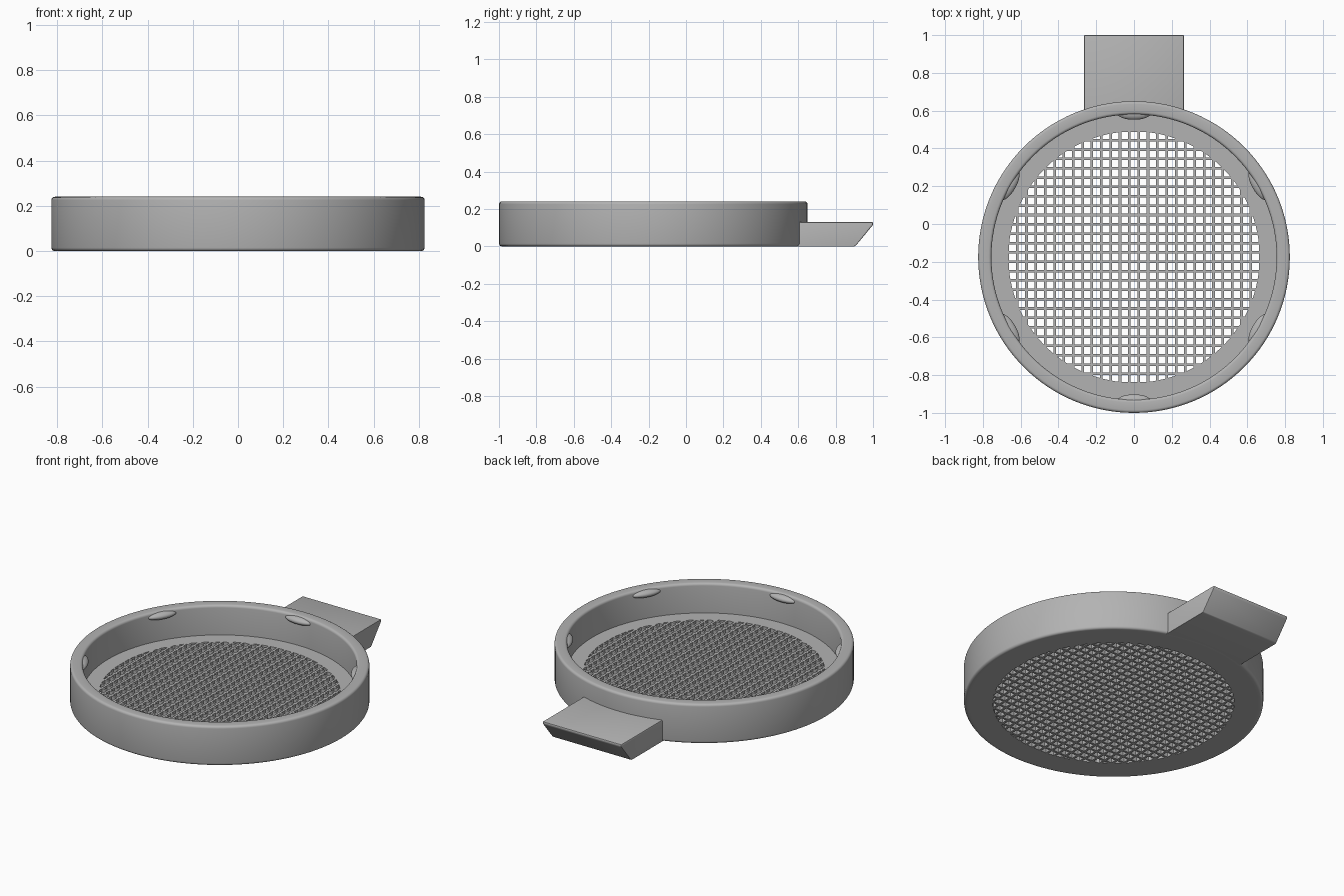
import bpy, bmesh, math
from mathutils import Matrix

cube = bpy.data.objects.get("Cube")
if cube:
    bpy.data.objects.remove(cube, do_unlink=True)

CY = -0.175          # centre of the round body
R_OUT, R_IN, R_SCREEN = 0.825, 0.755, 0.70
HEIGHT, FLOOR = 0.24, 0.06
R_HOLES, PITCH, HOLE = 0.665, 0.0495, 0.036

grey = bpy.data.materials.new("plain_grey")
grey.use_nodes = True
colour = (0.45, 0.45, 0.45, 1)
grey.diffuse_color = colour
grey.node_tree.nodes["Principled BSDF"].inputs["Base Color"].default_value = colour


def make(name, bm, location=(0, 0, 0)):
    bmesh.ops.recalc_face_normals(bm, faces=bm.faces)
    mesh = bpy.data.meshes.new(name)
    bm.to_mesh(mesh)
    bm.free()
    mesh.materials.append(grey)
    ob = bpy.data.objects.new(name, mesh)
    ob.location = location
    bpy.context.collection.objects.link(ob)
    return ob


def smooth(ob, angle=35):
    bpy.ops.object.select_all(action='DESELECT')
    ob.select_set(True)
    bpy.context.view_layer.objects.active = ob
    bpy.ops.object.shade_smooth_by_angle(angle=math.radians(angle))


def arc(cx, cz, r, start, steps=4):
    """Quarter round in the profile plane, anticlockwise from start degrees."""
    return [(cx + r * math.cos(math.radians(start + 90 * i / steps)),
             cz + r * math.sin(math.radians(start + 90 * i / steps)))
            for i in range(steps + 1)]


def disc(name, radius, low, high, segments=128):
    bm = bmesh.new()
    bmesh.ops.create_cone(bm, cap_ends=True, segments=segments, radius1=radius, radius2=radius,
                          depth=high - low, matrix=Matrix.Translation((0, 0, (low + high) / 2)))
    return make(name, bm, (0, CY, 0))


def boolean(ob, cutter, operation):
    mod = ob.modifiers.new(operation.title(), 'BOOLEAN')
    mod.object, mod.operation, mod.solver = cutter, operation, 'MANIFOLD'


# Round wall with its floor ledge: one lathed profile
B = 0.015
profile = [(R_SCREEN, 0), (R_OUT - 2 * B, 0)]
profile += arc(R_OUT - B, B, B, -90)
profile += arc(R_OUT - B, HEIGHT - B, B, 0)
profile += arc(R_IN + B, HEIGHT - B, B, 90)
profile += [(R_IN, FLOOR), (R_SCREEN, FLOOR)]
bm = bmesh.new()
verts = [bm.verts.new((r, 0, z)) for r, z in profile]
edges = [bm.edges.new((a, b)) for a, b in zip(verts, verts[1:])]
bmesh.ops.spin(bm, geom=verts + edges, axis=(0, 0, 1), cent=(0, 0, 0),
               angle=math.tau, steps=128, use_merge=True)
bmesh.ops.remove_doubles(bm, verts=bm.verts, dist=1e-5)
smooth(make("round_wall", bm, (0, CY, 0)))

# Screen: floor disc cut by a round field of square holes
screen = disc("mesh_screen", R_SCREEN, 0, FLOOR)
bm = bmesh.new()
n = int(R_HOLES / PITCH) + 1
for i in range(-n, n + 1):
    for j in range(-n, n + 1):
        x, y = i * PITCH, j * PITCH
        if math.hypot(max(abs(x) - HOLE / 2, 0), max(abs(y) - HOLE / 2, 0)) < R_HOLES - 0.003:
            bmesh.ops.create_cube(bm, size=1, matrix=Matrix.Translation((x, y, FLOOR / 2))
                                  @ Matrix.Diagonal((HOLE, HOLE, 0.2, 1)))
holes = make("hole_cutter", bm, (0, CY, 0))
field = disc("hole_field_limit", R_HOLES, -0.05, 0.12)
boolean(holes, field, 'INTERSECT')
boolean(screen, holes, 'DIFFERENCE')
bpy.context.view_layer.update()
depsgraph = bpy.context.evaluated_depsgraph_get()
cut = bpy.data.meshes.new_from_object(screen.evaluated_get(depsgraph))
screen.modifiers.clear()
screen.data = cut
for helper in (holes, field):
    bpy.data.objects.remove(helper, do_unlink=True)

# Six snap bumps inside the rim
for k in range(6):
    a = math.radians(30 + 60 * k)
    bm = bmesh.new()
    bmesh.ops.create_uvsphere(bm, u_segments=32, v_segments=16, radius=1,
                              matrix=Matrix.Diagonal((0.035, 0.09, 0.022, 1)))
    bump = make(f"snap_bump_{k + 1}", bm,
                (0.762 * math.cos(a), CY + 0.762 * math.sin(a), 0.212))
    bump.rotation_euler.z = a
    smooth(bump, 60)

# Handle: side profile with an undercut tip, extruded across x
bm = bmesh.new()
side = [(0.59, 0), (0.905, 0), (1.0, 0.115), (1.0, 0.13), (0.59, 0.13)]
face = bm.faces.new([bm.verts.new((-0.265, y, z)) for y, z in side])
new = bmesh.ops.extrude_face_region(bm, geom=[face])["geom"]
bmesh.ops.translate(bm, vec=(0.53, 0, 0),
                    verts=[v for v in new if isinstance(v, bmesh.types.BMVert)])
bmesh.ops.recalc_face_normals(bm, faces=bm.faces)
bmesh.ops.bevel(bm, geom=[e for e in bm.edges if min(v.co.y for v in e.verts) > 0.6
                          or all(v.co.z > 0.1 for v in e.verts) and e.verts[0].co.y != e.verts[1].co.y],
                offset=0.006, segments=2, profile=0.5, affect='EDGES')
smooth(make("handle", bm), 25)
